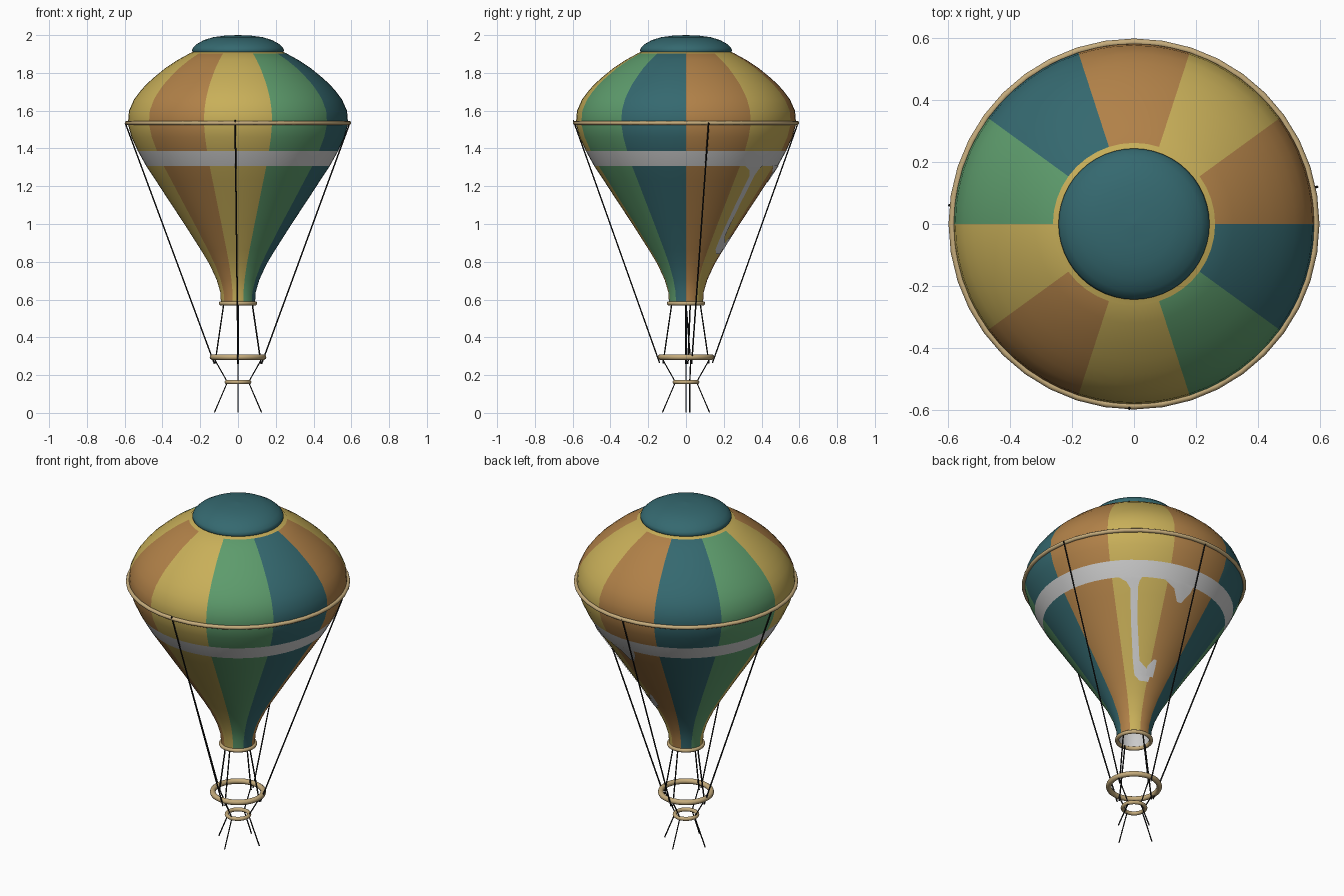
import bpy, bmesh
from math import sin, cos, pi, asin, radians
from mathutils import Vector

if "Cube" in bpy.data.objects:
    bpy.data.objects.remove(bpy.data.objects["Cube"])


def material(name, rgb):
    m = bpy.data.materials.new(name)
    m.diffuse_color = (*rgb, 1)
    m.use_nodes = True
    m.node_tree.nodes["Principled BSDF"].inputs["Base Color"].default_value = m.diffuse_color
    return m


YELLOW = material("yellow_cloth", (0.58, 0.43, 0.10))
ORANGE = material("orange_cloth", (0.44, 0.22, 0.065))
TEAL = material("teal_cloth", (0.035, 0.14, 0.16))
GREEN = material("green_cloth", (0.11, 0.33, 0.15))
TAN = material("tan_wood", (0.56, 0.41, 0.20))
BLACK = material("black_rope", (0.01, 0.01, 0.01))


def make_object(name, verts, faces, mats=(), smooth=True):
    me = bpy.data.meshes.new(name)
    me.from_pydata(verts, [], faces)
    for m in mats:
        me.materials.append(m)
    for p in me.polygons:
        p.use_smooth = smooth
    ob = bpy.data.objects.new(name, me)
    bpy.context.collection.objects.link(ob)
    return ob


def lathe(name, profile, segs, mats=()):
    """Revolve an (r, z) profile, listed bottom to top, around z."""
    verts = [(r * cos(2 * pi * i / segs), r * sin(2 * pi * i / segs), z)
             for r, z in profile for i in range(segs)]
    faces = [(j * segs + i, j * segs + (i + 1) % segs,
              (j + 1) * segs + (i + 1) % segs, (j + 1) * segs + i)
             for j in range(len(profile) - 1) for i in range(segs)]
    return make_object(name, verts, faces, mats)


def ring(name, radius, z, thick):
    bpy.ops.mesh.primitive_torus_add(major_radius=radius, minor_radius=thick,
                                     major_segments=40, minor_segments=10,
                                     location=(0, 0, z))
    ob = bpy.context.object
    ob.name = name
    ob.data.materials.append(TAN)
    bpy.ops.object.shade_smooth()


def rope(name, points, radius=0.004):
    cu = bpy.data.curves.new(name, 'CURVE')
    cu.dimensions = '3D'
    cu.bevel_depth = radius
    cu.bevel_resolution = 1
    cu.use_fill_caps = True
    sp = cu.splines.new('POLY')
    sp.points.add(len(points) - 1)
    for p, co in zip(sp.points, points):
        p.co = (*co, 1)
    cu.materials.append(BLACK)
    ob = bpy.data.objects.new(name, cu)
    bpy.context.collection.objects.link(ob)


# Envelope: ten coloured gores with a grey belt
PROFILE = [(0.09, 0.58), (0.094, 0.64), (0.113, 0.705), (0.15, 0.785),
           (0.195, 0.86), (0.284, 1.0), (0.37, 1.13), (0.435, 1.23),
           (0.486, 1.307), (0.53, 1.386), (0.564, 1.46), (0.583, 1.53),
           (0.577, 1.6), (0.55, 1.66), (0.52, 1.70), (0.485, 1.74),
           (0.44, 1.78), (0.385, 1.825), (0.32, 1.868), (0.258, 1.902),
           (0.22, 1.91)]
SEGS = 60
GORES = [ORANGE, YELLOW, ORANGE, TEAL, GREEN, YELLOW, ORANGE, YELLOW, GREEN, TEAL]
palette = [YELLOW, ORANGE, TEAL, GREEN, None]
env = lathe("envelope", PROFILE, SEGS, palette)
for p in env.data.polygons:
    row, col = divmod(p.index, SEGS)
    belt = 1.3 < PROFILE[row][1] < 1.35
    p.material_index = 4 if belt else palette.index(GORES[col * 10 // SEGS])

# Grey lining just inside the neck
lathe("neck_lining", [(r - 0.004, z) for r, z in PROFILE[:4]], SEGS)


def env_radius(z):
    for (r0, z0), (r1, z1) in zip(PROFILE, PROFILE[1:]):
        if z0 <= z <= z1:
            return r0 + (r1 - r0) * (z - z0) / (z1 - z0)


def patch(name, rows):
    """Grey cloth laid on the back-right gores; rows are (left, right, z)."""
    fine = []
    for a, b in zip(rows, rows[1:]):
        fine += [[a[k] + (b[k] - a[k]) * t / 4 for k in range(3)] for t in range(4)]
    fine.append(rows[-1])
    verts = []
    for left, right, z in fine:
        r = env_radius(z) + 0.004
        for t in range(4):
            a = radians(45) + asin((left + (right - left) * t / 3) / r)
            verts.append((r * cos(a), r * sin(a), z))
    faces = [(4 * j + i, 4 * j + i + 4, 4 * j + i + 5, 4 * j + i + 1)
             for j in range(len(fine) - 1) for i in range(3)]
    make_object(name, verts, faces)


# Hanging grey streamer and tab below the belt
patch("streamer", [(-0.05, 0.09, 1.31), (0.0, 0.07, 1.285), (0.02, 0.06, 1.255),
                   (0.015, 0.05, 1.1), (0.015, 0.05, 0.93), (0.018, 0.10, 0.885),
                   (0.02, 0.10, 0.865), (0.045, 0.09, 0.84)])
patch("streamer_hook", [(0.125, 0.14, 0.945), (0.09, 0.13, 0.91), (0.08, 0.115, 0.865)])
patch("belt_tab", [(0.2, 0.35, 1.31), (0.25, 0.33, 1.275), (0.26, 0.28, 1.22)])

# Crown cap and its yellow hem
lathe("crown_cap", [(0.001, 1.90), (0.225, 1.90), (0.24, 1.908), (0.244, 1.92), (0.238, 1.934),
                    (0.218, 1.953), (0.18, 1.974), (0.13, 1.989), (0.07, 1.997),
                    (0.001, 2.0)], 48, [TEAL])
lathe("cap_hem", [(0.262, 1.902), (0.235, 1.912)], 40, [YELLOW])

# Hoops
ring("girdle_hoop", 0.588, 1.535, 0.011)
ring("neck_hoop", 0.091, 0.58, 0.011)
ring("load_hoop", 0.135, 0.295, 0.015)
ring("lower_hoop", 0.06, 0.163, 0.011)

# Long ropes from the girdle to the load hoop
rope("long_rope_right", [(0.592, 0.12, 1.535), (0.125, 0.03, 0.26)])
rope("long_rope_left", [(-0.597, 0.06, 1.535), (-0.125, 0.01, 0.26)])
rope("long_rope_front", [(-0.015, -0.597, 1.55), (0, -0.14, 0.265)])
rope("long_rope_back", [(0, 0.595, 1.54), (0, 0.14, 0.265)])

# Short ropes: neck to load hoop, load hoop to lower hoop, and splayed tails
for i, side in enumerate(("right", "back", "left", "front")):
    d = Vector((cos(i * pi / 2), sin(i * pi / 2), 0))
    drift = Vector((0, 0.025 if side == "right" else 0, 0))

    def at(r, z):
        return d * r + Vector((0, 0, z))
    rope("neck_rope_" + side, [at(0.075, 0.58), at(0.122, 0.26) + drift])
    rope("basket_rope_" + side, [at(0.125, 0.285) + drift, at(0.056, 0.163) + drift * 0.8,
                                 at(0.125, 0.002) + drift * 0.8], 0.0035)
